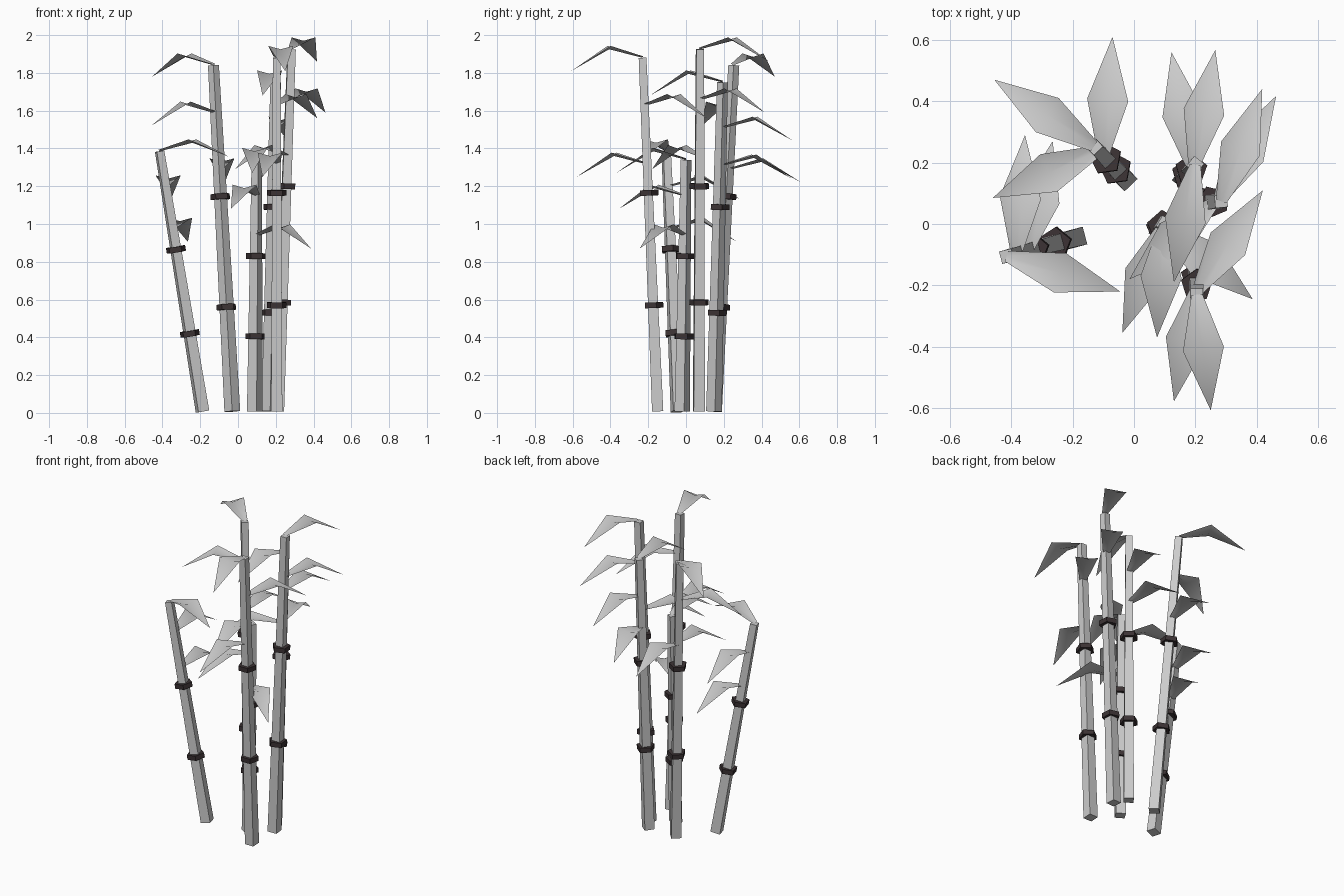
import bpy, math
from mathutils import Vector

if "Cube" in bpy.data.objects:
    bpy.data.objects.remove(bpy.data.objects["Cube"])


def material(name, rgb):
    m = bpy.data.materials.new(name)
    m.diffuse_color = (*rgb, 1)
    m.use_nodes = True
    m.node_tree.nodes["Principled BSDF"].inputs["Base Color"].default_value = m.diffuse_color
    return m


PALE = material("pale grey", (0.6, 0.6, 0.6))
DARK = material("dark band", (0.045, 0.033, 0.035))


def add_mesh(name, verts, faces, mat, smooth=False):
    me = bpy.data.meshes.new(name)
    me.from_pydata(verts, [], faces)
    me.materials.append(mat)
    ob = bpy.data.objects.new(name, me)
    bpy.context.collection.objects.link(ob)
    for p in me.polygons:
        p.use_smooth = smooth
    return ob


def prism(name, a, b, ra, rb, sides, mat, turn):
    # tapered prism between two points, turned to face the lean direction
    w = (b - a).normalized()
    flat = Vector((w.x, w.y, 0)).normalized()
    v = w.cross(flat).normalized()
    u = v.cross(w)
    verts = []
    for c, r in ((a, ra), (b, rb)):
        for i in range(sides):
            t = turn + 2 * math.pi * i / sides
            verts.append(c + r * (u * math.cos(t) + v * math.sin(t)))
    n = sides
    faces = [(i, (i + 1) % n, n + (i + 1) % n, n + i) for i in range(n)]
    faces += [tuple(range(n))[::-1], tuple(range(n, 2 * n))]
    return add_mesh(name, verts, faces, mat)


def leaf(name, root, tip):
    # folded blade that rises from the stalk, then droops to a point
    d = tip - root
    f = Vector((d.x, d.y, 0))
    s = Vector((-d.y, d.x, 0)).normalized()
    up = Vector((0, 0, 1))
    mid = root + f * 0.47
    verts = [root - s * 0.018 + up * 0.008, root, root + s * 0.018 + up * 0.008,
             mid - s * 0.067 + up * 0.063, mid + up * 0.045, mid + s * 0.067 + up * 0.063,
             tip]
    faces = [(0, 1, 4, 3), (1, 2, 5, 4), (3, 4, 6), (4, 5, 6)]
    return add_mesh(name, verts, faces, PALE, True)


# base xy, top xyz, band heights, leaf tips (first one grows from the stalk top)
STALKS = [
    ((-0.188, -0.045), (-0.415, -0.105, 1.385), (0.42, 0.865),
     [(-0.045, -0.22, 1.355), (-0.355, 0.29, 1.13), (-0.265, 0.27, 0.905)]),
    ((-0.03, 0.148), (-0.13, 0.253, 1.84), (0.56, 1.145),
     [(-0.455, 0.47, 1.78), (-0.46, 0.085, 1.52), (-0.07, 0.61, 1.22)]),
    ((0.088, -0.02), (0.10, 0.0, 1.34), (0.405, 0.83),
     [(0.075, -0.37, 1.27), (-0.038, -0.355, 1.08), (0.387, -0.245, 0.87)]),
    ((0.205, -0.15), (0.205, -0.23, 1.88), (0.57, 1.165),
     [(0.25, -0.607, 1.81), (0.42, 0.11, 1.56), (0.13, -0.578, 1.25)]),
    ((0.212, 0.068), (0.284, 0.074, 1.925), (0.585, 1.2),
     [(0.418, 0.44, 1.86), (0.463, 0.417, 1.59), (-0.015, -0.18, 1.29)]),
    ((0.165, 0.148), (0.2, 0.193, 1.75), (0.53, 1.09),
     [(0.13, -0.19, 1.68), (0.265, 0.567, 1.44), (0.122, 0.56, 1.24)]),
]

for k, (base, top, bands, tips) in enumerate(STALKS, 1):
    a, b = Vector((*base, 0.008)), Vector(top)

    def at(z):
        return a.lerp(b, (z - a.z) / (b.z - a.z))

    prism(f"stalk_{k}", a, b, 0.042, 0.029, 4, PALE, math.pi / 4)
    axis = (b - a).normalized()
    # dark bands around the stalk
    for j, z in enumerate(bands, 1):
        c = at(z)
        prism(f"band_{k}_{j}", c - axis * 0.015, c + axis * 0.015,
              0.054, 0.054, 5, DARK, math.pi / 5)
    # leaves
    for j, t in enumerate(tips, 1):
        tip = Vector(t)
        root = b.copy() if j == 1 else at(tip.z + 0.065)
        leaf(f"leaf_{k}_{j}", root, tip)
